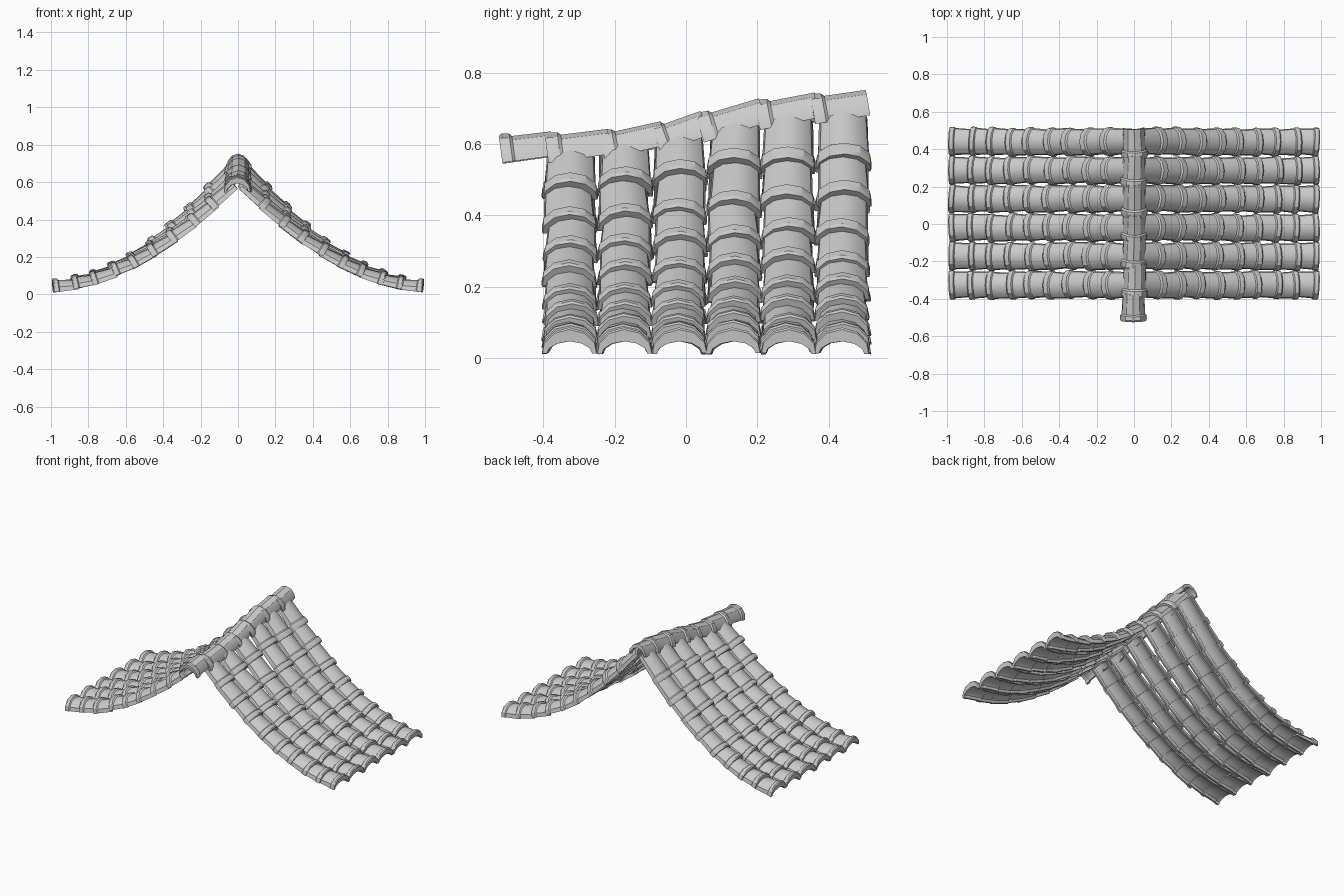
import bpy, bmesh, math, random
from mathutils import Vector, Matrix

if "Cube" in bpy.data.objects:
    bpy.data.objects.remove(bpy.data.objects["Cube"])

random.seed(4)

# Half outlines of the arched tile: outer skin and inner skin (side, up)
OUTER = [(1.0, 0.0), (0.93, 0.42), (0.56, 0.84), (0.0, 1.0)]
INNER = [(0.84, 0.0), (0.76, 0.26), (0.46, 0.52), (0.0, 0.64)]


def full(half):
    return half + [(-a, b) for a, b in reversed(half[:-1])]


def add_tile(bm, low, high, up_hint, stations, jitter):
    """Arched shell from its lipped end to its tail; stations = (t, half width, height)."""
    axis = (high - low).normalized()
    side = axis.cross(up_hint).normalized()
    up = side.cross(axis).normalized()
    turn = Matrix.Rotation(random.uniform(-jitter, jitter), 3, up) @ \
        Matrix.Rotation(random.uniform(-jitter, jitter), 3, axis)
    length = (high - low).length
    outer, inner = full(OUTER), full(INNER)
    n = len(outer)
    rings = []
    for t, w, h in stations:
        ring = []
        for k, (a, b) in enumerate(outer + inner[::-1]):
            hh = h if k < n else stations[-1][2] * 1.05
            p = axis * (t * length) + side * (a * w) + up * (b * hh)
            ring.append(bm.verts.new(low + turn @ p))
        rings.append(ring)
    m = 2 * n
    for r0, r1 in zip(rings, rings[1:]):
        for k in range(m):
            j = (k + 1) % m
            bm.faces.new((r0[k], r0[j], r1[j], r1[k]))
    for ring in (rings[0], rings[-1]):
        for k in range(n - 1):
            bm.faces.new((ring[k], ring[k + 1], ring[m - 2 - k], ring[m - 1 - k]))


def finish(bm, name):
    bmesh.ops.recalc_face_normals(bm, faces=bm.faces[:])
    mesh = bpy.data.meshes.new(name)
    bm.to_mesh(mesh)
    bm.free()
    ob = bpy.data.objects.new(name, mesh)
    bpy.context.collection.objects.link(ob)
    bpy.ops.object.select_all(action='DESELECT')
    ob.select_set(True)
    bpy.context.view_layer.objects.active = ob
    bpy.ops.object.shade_smooth_by_angle(angle=math.radians(30))


# Ridge underside line (y, z): sags at the front and rises to the back
RIDGE = [(-0.6, 0.55), (-0.35, 0.555), (-0.2, 0.562), (-0.05, 0.585),
         (0.1, 0.625), (0.25, 0.655), (0.38, 0.665), (0.6, 0.675)]


def ridge_z(y):
    for (y0, z0), (y1, z1) in zip(RIDGE, RIDGE[1:]):
        if y <= y1:
            return z0 + (z1 - z0) * (y - y0) / (y1 - y0)
    return RIDGE[-1][1]


def slope_point(x, y):
    """Concave roof slope at distance x from the ridge."""
    u = max(0.0, 1 - x)
    z = 0.012 + 0.555 * u ** 1.85 + (ridge_z(y) - 0.555) * u ** 2
    return Vector((x, y, z))


# Sloped tile columns on both sides
COLUMNS, ROWS, STEP = 6, 9, 0.107
SLOPE_TILE = [(0, 0.076, 0.068), (0.05, 0.078, 0.073), (0.2, 0.077, 0.07),
              (0.24, 0.072, 0.06), (1, 0.067, 0.052)]
for sign, name in ((1, "right_roof_tiles"), (-1, "left_roof_tiles")):
    bm = bmesh.new()
    for c in range(COLUMNS):
        y = -0.325 + c * 0.153
        for r in range(ROWS):
            x = 0.985 - r * STEP
            if r:
                x += random.uniform(-0.008, 0.008)
            low = slope_point(x, y)
            high = slope_point(max(x - STEP * 1.2, 0.0), y)
            low.z += random.uniform(0.0, 0.01) if r else 0
            low.y += random.uniform(-0.004, 0.004)
            low.x *= sign
            high.x *= sign
            add_tile(bm, low, high, Vector((0, 0, 1)), SLOPE_TILE, 0.04)
    finish(bm, name)

# Ridge cap tiles, each tilted up towards the back
RIDGE_TILE = [(0, 0.069, 0.078), (0.06, 0.072, 0.083), (0.2, 0.07, 0.08),
              (0.25, 0.063, 0.072), (1, 0.058, 0.07)]
bm = bmesh.new()
starts = [-0.515, -0.385, -0.225, -0.07, 0.05, 0.21, 0.36]
ends = starts[1:] + [0.5]
for y0, y1 in zip(starts, ends):
    y1 += 0.015
    low = Vector((random.uniform(-0.004, 0.004), y0, ridge_z(y0) - 0.005))
    high = Vector((0, y1, ridge_z(y1) + 0.012))
    add_tile(bm, low, high, Vector((0, 0, 1)), RIDGE_TILE, 0.03)
finish(bm, "ridge_tiles")
